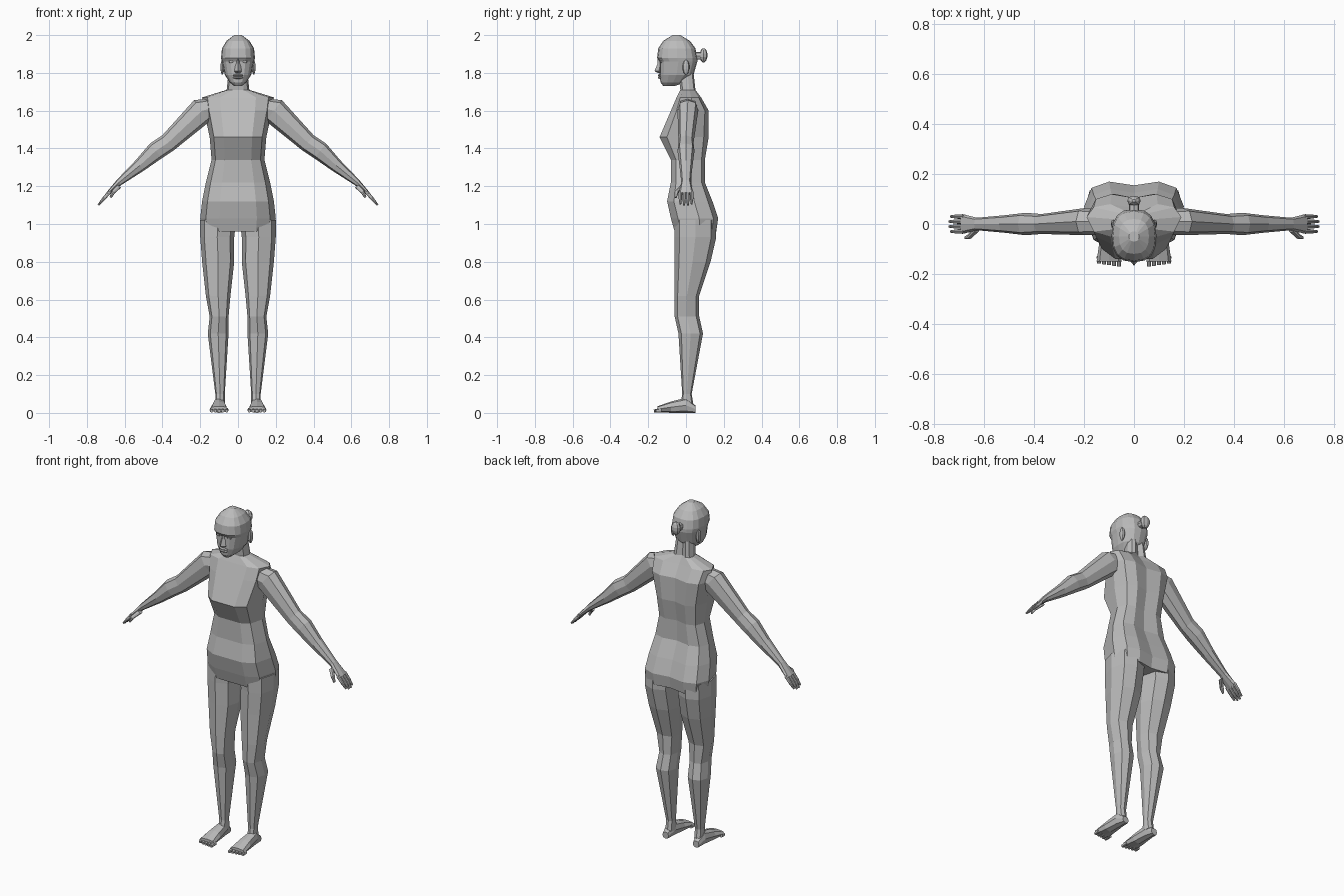
import bpy, bmesh
from math import sin, cos, pi, copysign
from mathutils import Vector

default_cube = bpy.data.objects.get("Cube")
if default_cube:
    bpy.data.objects.remove(default_cube)

clay = bpy.data.materials.new("clay grey")
clay.use_nodes = True
clay.diffuse_color = (0.5, 0.5, 0.5, 1)
shader = clay.node_tree.nodes["Principled BSDF"]
shader.inputs["Base Color"].default_value = clay.diffuse_color

SIDEWAYS = Vector((1, 0, 0))
BACKWARD = Vector((0, 1, 0))


def ring(centre, first_axis, second_axis, sides=8, squareness=0.8):
    """Rounded section spanned by two half axes."""
    def soften(value):
        return copysign(abs(value) ** squareness, value)

    angles = [2 * pi * step / sides for step in range(sides)]
    return [Vector(centre) + first_axis * soften(cos(angle)) + second_axis * soften(sin(angle))
            for angle in angles]


def level(height, inner, outer, front, back, sides=8):
    """Horizontal section filling a rectangle."""
    centre = ((inner + outer) / 2, (front + back) / 2, height)
    return ring(centre, SIDEWAYS * (outer - inner) / 2, BACKWARD * (back - front) / 2, sides)


def egg(centre, half_width, half_depth, half_height, rows=6):
    """Stack of sections making a faceted ball."""
    x, y, z = centre
    stack = []
    for row in range(rows):
        angle = pi * (row + 0.5) / rows
        swell = sin(angle)
        stack.append(level(z - half_height * cos(angle), x - half_width * swell, x + half_width * swell,
                           y - half_depth * swell, y + half_depth * swell))
    return stack


def limb(points, thicknesses, breadths, across):
    """Sections square to the line from the first point to the last."""
    points = [Vector(point) for point in points]
    thick_axis = (points[-1] - points[0]).cross(across).normalized()
    return [ring(point, thick_axis * thickness, across * breadth)
            for point, thickness, breadth in zip(points, thicknesses, breadths)]


def torso_ring(height, half_width, front, back, spine_groove=0.015):
    """Symmetric section, flat in front and grooved along the spine."""
    flank = front + (back - front) * 0.6
    front_corner = flank + (front - flank) * 0.75
    back_corner = flank + (back - flank) * 0.75
    half = [(0.5, front), (0.85, front_corner), (1, flank), (0.85, back_corner), (0.5, back)]
    left = [Vector((half_width * share, depth, height)) for share, depth in half]
    right = [Vector((-point.x, point.y, height)) for point in reversed(left)]
    spine = Vector((0, back - spine_groove, height))
    return [Vector((0, front, height))] + left + [spine] + right


def part(name, stacks, mirrored=False):
    """Skin each stack of sections into one flat-shaded object."""
    bm = bmesh.new()
    for stack in stacks:
        rows = [[bm.verts.new(point) for point in section] for section in stack]
        for lower, upper in zip(rows, rows[1:]):
            for i in range(len(lower)):
                bm.faces.new((lower[i - 1], lower[i], upper[i], upper[i - 1]))
        bm.faces.new(rows[0])
        bm.faces.new(rows[-1])
    bmesh.ops.recalc_face_normals(bm, faces=bm.faces)
    mesh = bpy.data.meshes.new(name)
    bm.to_mesh(mesh)
    bm.free()
    mesh.materials.append(clay)
    body_part = bpy.data.objects.new(name, mesh)
    bpy.context.collection.objects.link(body_part)
    if mirrored:
        body_part.modifiers.new("Mirror", "MIRROR")


# Torso and neck: height, half width, front, back
torso_sections = [
    (0.96, 0.19, -0.06, 0.16),
    (1.03, 0.2, -0.08, 0.17),
    (1.12, 0.19, -0.1, 0.14),
    (1.22, 0.17, -0.08, 0.1),
    (1.34, 0.14, -0.08, 0.1),
    (1.46, 0.15, -0.14, 0.12),
    (1.6, 0.18, -0.08, 0.12),
    (1.67, 0.19, -0.05, 0.08),
    (1.71, 0.06, -0.03, 0.05),
    (1.8, 0.05, -0.04, 0.04),
]
part("torso", [[torso_ring(*section) for section in torso_sections]])

# Legs: height, inner side, outer side, front, back
leg_sections = [
    (1.02, 0.01, 0.2, -0.06, 0.16),
    (0.93, 0.02, 0.2, -0.06, 0.16),
    (0.8, 0.02, 0.19, -0.06, 0.13),
    (0.62, 0.04, 0.17, -0.06, 0.07),
    (0.51, 0.05, 0.15, -0.06, 0.07),
    (0.42, 0.05, 0.16, -0.04, 0.09),
    (0.1, 0.07, 0.12, -0.02, 0.03),
    (0.04, 0.07, 0.12, -0.03, 0.04),
]
part("legs", [[level(*section) for section in leg_sections]], mirrored=True)

# Feet, each with five toes
foot = limb([(0.1, 0.05, 0.02), (0.1, 0, 0.04), (0.1, -0.08, 0.03), (0.1, -0.15, 0.02)],
            [0.02, 0.04, 0.03, 0.015], [0.02, 0.03, 0.04, 0.05], SIDEWAYS)
toes = []
for toe in range(5):
    across_foot = 0.06 + 0.02 * toe
    tip = 0.003 * toe - 0.17
    toes.append(limb([(across_foot, -0.13, 0.015), (across_foot, tip, 0.01)],
                     [0.012, 0.008], [0.01, 0.008], SIDEWAYS))
part("feet", [foot] + toes, mirrored=True)

# Arms from shoulder to palm
arm = limb([(0.1, 0.01, 1.62), (0.19, 0.01, 1.6), (0.37, 0, 1.43), (0.435, 0, 1.387),
            (0.52, 0, 1.31), (0.63, 0, 1.22), (0.69, 0, 1.16)],
           [0.06, 0.07, 0.05, 0.05, 0.035, 0.018, 0.01],
           [0.05, 0.055, 0.04, 0.045, 0.035, 0.025, 0.04], BACKWARD)
part("arms", [arm], mirrored=True)

# Four fingers and a thumb on each hand
digits = []
for finger, reach in enumerate((0.9, 1, 1, 0.9)):
    knuckle = Vector((0.68, 0.02 * finger - 0.03, 1.17))
    stretch = Vector((0.06, 0, -0.07)) * reach
    digits.append(limb([knuckle, knuckle + stretch / 2, knuckle + stretch],
                       [0.01, 0.009, 0.005], [0.009, 0.009, 0.005], BACKWARD))
digits.append(limb([(0.63, -0.02, 1.2), (0.66, -0.05, 1.17), (0.675, -0.055, 1.14)],
                   [0.013, 0.011, 0.006], [0.013, 0.011, 0.006], BACKWARD))
part("fingers", digits, mirrored=True)

# Head: height, half width, front, back
head_sections = [
    (1.73, 0.02, -0.12, -0.06),
    (1.75, 0.045, -0.135, 0),
    (1.79, 0.07, -0.14, 0.04),
    (1.86, 0.085, -0.14, 0.06),
    (1.88, 0.09, -0.153, 0.06),
    (1.93, 0.085, -0.147, 0.05),
    (1.97, 0.06, -0.12, 0.02),
    (2, 0.02, -0.07, -0.03),
]
part("head", [[level(height, -half_width, half_width, front, back, sides=16)
               for height, half_width, front, back in head_sections]])

# Face: nose, lips, eyes and ears
nose_sections = [(1.88, 0.01, -0.15), (1.85, 0.012, -0.15), (1.81, 0.02, -0.167), (1.8, 0.015, -0.15)]
part("nose", [[level(height, -half_width, half_width, front, -0.12, sides=4)
               for height, half_width, front in nose_sections]])
part("lips", [egg((0, -0.135, height), 0.028, 0.015, 0.007) for height in (1.775, 1.787)])
part("eyes", [egg((0.034, -0.127, 1.86), 0.016, 0.012, 0.01)], mirrored=True)
part("ears", [egg((0.083, 0, 1.83), 0.01, 0.018, 0.04)], mirrored=True)

# Hair bun on a short stem
stem = limb([(0, 0.04, 1.89), (0, 0.09, 1.89)], [0.02, 0.02], [0.02, 0.02], SIDEWAYS)
part("hair_bun", [stem, egg((0, 0.093, 1.893), 0.028, 0.021, 0.038)])
